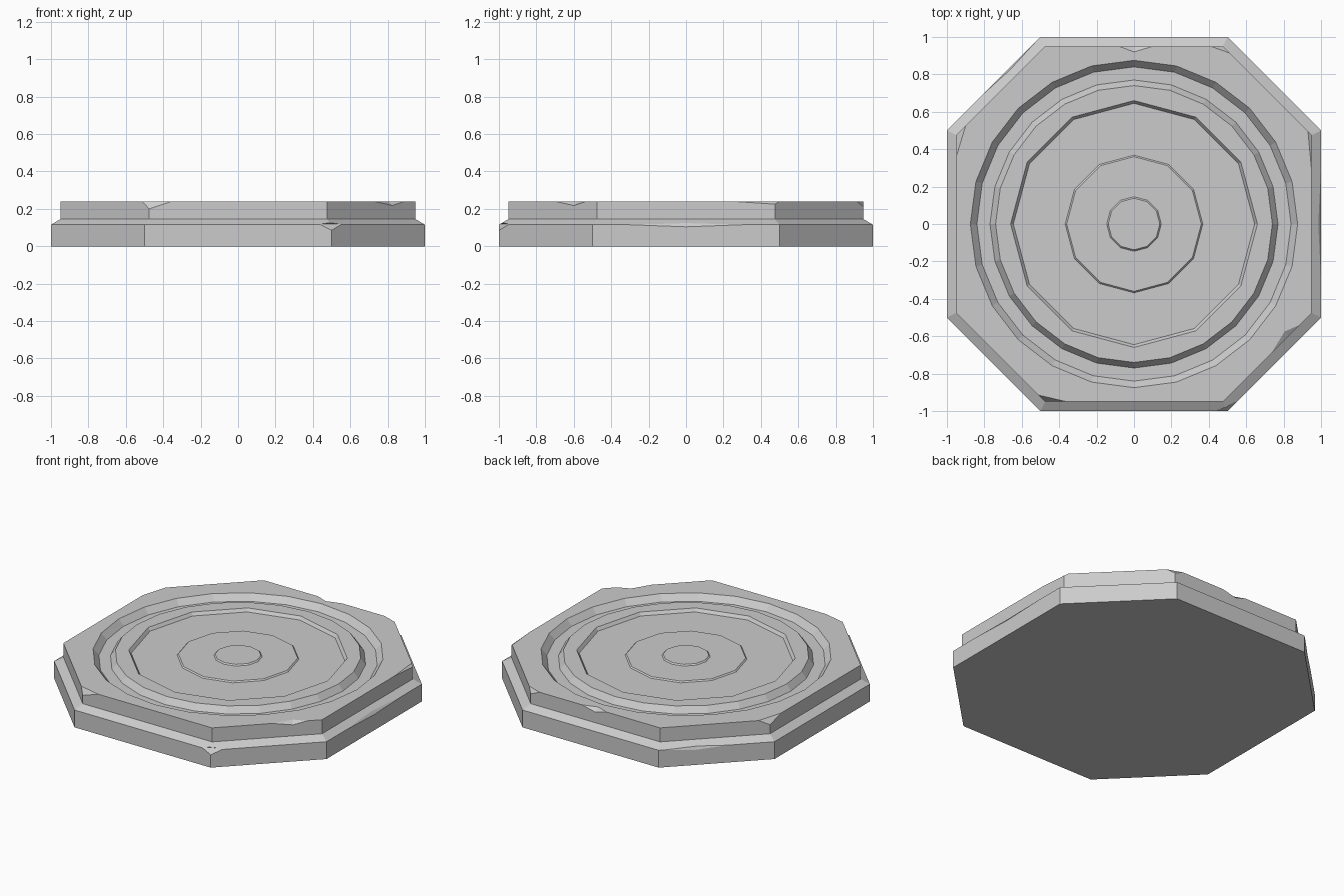
import bpy, bmesh, math
from mathutils import Vector

if "Cube" in bpy.data.objects:
    bpy.data.objects.remove(bpy.data.objects["Cube"])

TOP = 0.238


def make_object(name, bm):
    bmesh.ops.recalc_face_normals(bm, faces=bm.faces)
    mesh = bpy.data.meshes.new(name)
    bm.to_mesh(mesh)
    bm.free()
    ob = bpy.data.objects.new(name, mesh)
    bpy.context.collection.objects.link(ob)
    return ob


def loft(bm, rings, closed=False):
    loops = [[bm.verts.new(p) for p in ring] for ring in rings]
    pairs = list(zip(loops, loops[1:]))
    if closed:
        pairs.append((loops[-1], loops[0]))
    else:
        bm.faces.new(loops[0])
        bm.faces.new(loops[-1])
    for a, b in pairs:
        for i in range(len(a)):
            j = (i + 1) % len(a)
            bm.faces.new((a[i], a[j], b[j], b[i]))


def octagon(s, z):
    h = s / 2
    return [(s, -h, z), (s, h, z), (h, s, z), (-h, s, z),
            (-s, h, z), (-s, -h, z), (-h, -s, z), (h, -s, z)]


def circle(r, z, n):
    return [(r * math.cos(2 * math.pi * i / n), r * math.sin(2 * math.pi * i / n), z)
            for i in range(n)]


def cut(target, cutter):
    cutter.hide_render = True
    cutter.hide_set(True)
    mod = target.modifiers.new(cutter.name, 'BOOLEAN')
    mod.operation = 'DIFFERENCE'
    mod.solver = 'EXACT'
    mod.object = cutter


# Stepped octagonal slab
bm = bmesh.new()
loft(bm, [octagon(1, 0), octagon(1, .115), octagon(.95, .145), octagon(.95, TOP)])
slab = make_object("octagonal_slab", bm)

# Sloped ring groove
bm = bmesh.new()
profile = [(.725, TOP + .02), (.77, TOP - .04), (.84, TOP - .04), (.8925, TOP + .02)]
loft(bm, [circle(r, z, 24) for r, z in profile], closed=True)
cut(slab, make_object("groove_cutter", bm))

# Shallow sunken dish with two low raised discs
bm = bmesh.new()
profile = [(.138, TOP - .004), (.146, TOP - .012), (.36, TOP - .012), (.368, TOP - .02),
           (.645, TOP - .02), (.66, TOP), (.675, TOP + .02)]
loft(bm, [circle(r, z, 12) for r, z in profile])
cut(slab, make_object("dish_cutter", bm))


# Chips: hull of the break points plus a point outside the slab
def chip(name, pts, corner):
    pts = [Vector(p) for p in pts]
    mid = sum(pts, Vector()) / len(pts)
    if corner:
        pts = [mid + (p - mid) * 1.5 for p in pts]
        n = (pts[1] - pts[0]).cross(pts[2] - pts[0]).normalized()
        if n.dot(mid - Vector((0, 0, .05))) < 0:
            n = -n
        pts.append(mid + n * .2)
    else:
        edge = (pts[0] + pts[1]) / 2
        pts.append(edge + Vector((edge.x, edge.y, 0)).normalized() * .06 + Vector((0, 0, .06)))
    bm = bmesh.new()
    for p in pts:
        bm.verts.new(p)
    bmesh.ops.convex_hull(bm, input=bm.verts)
    cut(slab, make_object(name, bm))


corner_chips = {
    "front_left": [(-.51, -.915, TOP), (-.475, -.95, .2), (-.36, -.95, TOP)],
    "back_right": [(.41, .95, TOP), (.475, .95, .21), (.51, .915, TOP)],
    "left_back": [(-.95, .36, TOP), (-.95, .475, .205), (-.9, .525, TOP)],
    "right_back": [(.95, .28, TOP), (.95, .475, .225), (.93, .495, TOP)],
    "base_front_right": [(.44, -1, .115), (.5, -1, .085), (.55, -.95, .115)],
}
edge_chips = {
    "diagonal": [(.735, -.69, TOP), (.885, -.54, TOP), (.805, -.575, TOP), (.825, -.6, .218)],
    "back_edge": [(-.08, .95, TOP), (.1, .95, TOP), (0, .92, TOP), (0, .95, .215)],
    "base_right": [(1, -.3, .115), (1, .3, .115), (.985, 0, .124), (1, 0, .104)],
    "base_diagonal": [(-.53, .97, .115), (-.8, .7, .115), (-.66, .825, .123), (-.66, .84, .1)],
}
for name, pts in corner_chips.items():
    chip("chip_" + name, pts, True)
for name, pts in edge_chips.items():
    chip("chip_" + name, pts, False)
